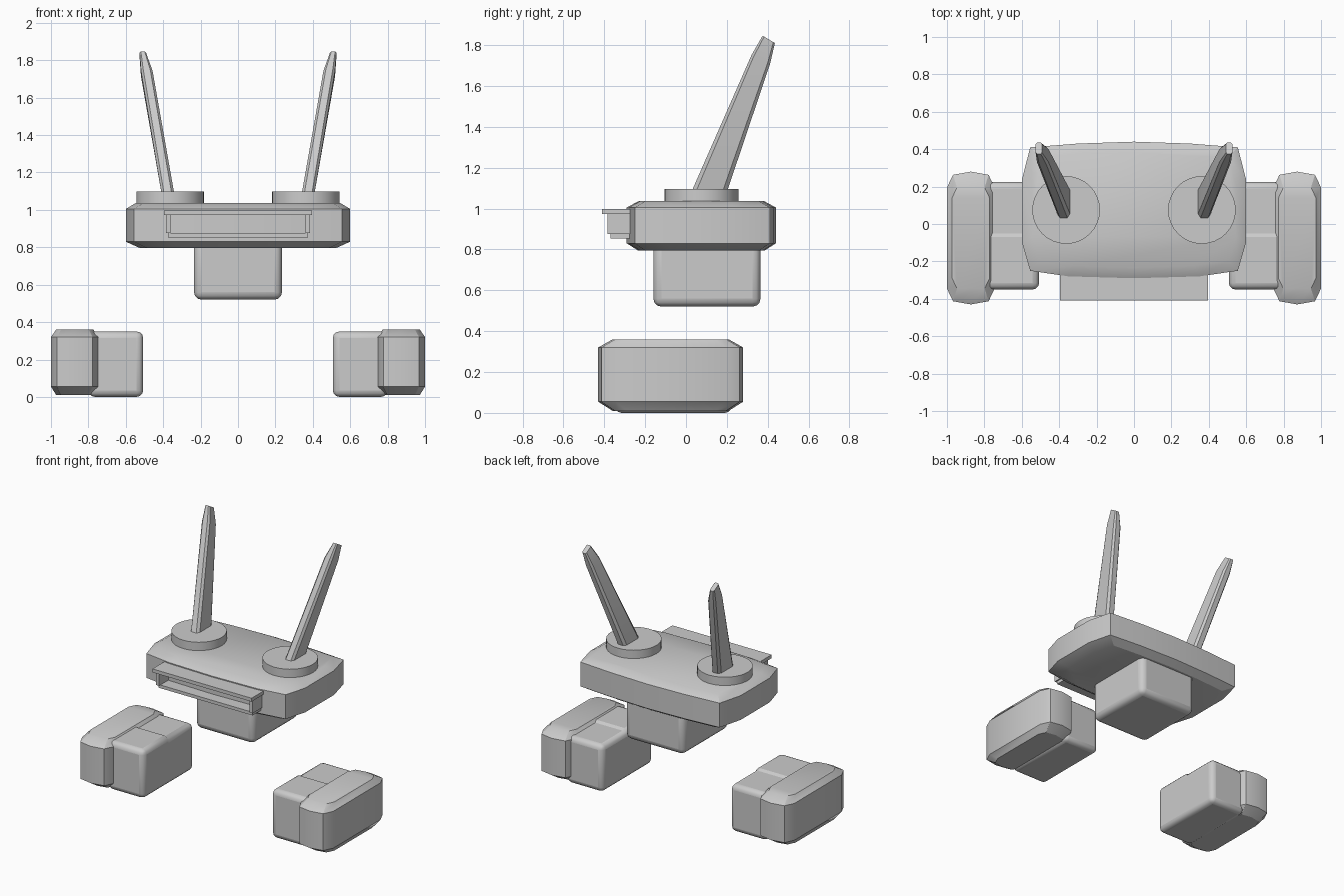
import bpy, bmesh, math
from mathutils import Vector

cube = bpy.data.objects.get("Cube")
if cube:
    bpy.data.objects.remove(cube, do_unlink=True)

GREY = (0.6, 0.6, 0.6, 1)
grey = bpy.data.materials.new("plain grey")
grey.use_nodes = True
grey.diffuse_color = GREY
grey.node_tree.nodes["Principled BSDF"].inputs["Base Color"].default_value = GREY


def finish(name, bm, bevel=0, smooth=True):
    """Turn a bmesh into a named, shaded object."""
    bmesh.ops.recalc_face_normals(bm, faces=bm.faces)
    mesh = bpy.data.meshes.new(name)
    bm.to_mesh(mesh)
    bm.free()
    mesh.materials.append(grey)
    obj = bpy.data.objects.new(name, mesh)
    bpy.context.collection.objects.link(obj)
    if bevel:
        mod = obj.modifiers.new("rounded edges", "BEVEL")
        mod.width, mod.segments = bevel, 3
        mod.limit_method, mod.angle_limit = "ANGLE", math.radians(40)
    if smooth:
        bpy.ops.object.select_all(action="DESELECT")
        obj.select_set(True)
        bpy.context.view_layer.objects.active = obj
        bpy.ops.object.shade_smooth_by_angle(angle=math.radians(30))
    return obj


def loft(name, rings, **kw):
    """Skin a stack of point rings and cap both ends."""
    bm = bmesh.new()
    loops = [[bm.verts.new(p) for p in ring] for ring in rings]
    n = len(loops[0])
    for a, b in zip(loops, loops[1:]):
        for i in range(n):
            j = (i + 1) % n
            bm.faces.new((a[i], a[j], b[j], b[i]))
    bm.faces.new(loops[0])
    bm.faces.new(loops[-1])
    return finish(name, bm, **kw)


def box(name, x, y, z, **kw):
    rings = [[(x[0], y[0], h), (x[1], y[0], h), (x[1], y[1], h), (x[0], y[1], h)] for h in z]
    return loft(name, rings, **kw)


def mirror_half(half):
    """Complete an outline from its +x half, first and last points on the axis."""
    return half + [(-x, y) for x, y in half[-2:0:-1]]


def slab(name, outline, centre, levels):
    """Stack scaled copies of an outline; levels are (z, x scale, y scale)."""
    cx, cy = centre
    return loft(name, [[(cx + x * sx, cy + y * sy, z) for x, y in outline]
                       for z, sx, sy in levels])


# Head with a chamfered rim
head = mirror_half([(0, -.365), (.35, -.355), (.555, -.325), (.6, -.17),
                    (.6, .16), (.555, .335), (.3, .355), (0, .365)])
slab("head", head, (0, .075), [(.795, .87, .85), (.83, 1, 1), (1.005, 1, 1), (1.037, .91, .84)])

# Neck block
box("neck", (-.235, .235), (-.16, .365), (.52, .86), bevel=.04)

# Visor frame on the front
box("visor_brow", (-.395, .395), (-.41, -.2), (.973, .998), smooth=False)
box("visor_sill", (-.375, .375), (-.37, -.2), (.853, .876), smooth=False)
for side, label in ((1, "left"), (-1, "right")):
    box("visor_post_" + label, sorted((side * .36, side * .385)), (-.385, -.2), (.876, .975),
        smooth=False)

foot = mirror_half([(0, -.355), (.095, -.338), (.1275, -.27),
                    (.1275, .27), (.095, .338), (0, .355)])
section = [(-.6, -1), (.6, -1), (1, -.75), (1, .75), (.6, 1), (-.6, 1), (-1, .75), (-1, -.75)]

for side, label in ((1, "left"), (-1, "right")):
    # Round ear mount
    bm = bmesh.new()
    bmesh.ops.create_cone(bm, cap_ends=True, segments=32, radius1=.181, radius2=.181, depth=.1)
    bmesh.ops.translate(bm, verts=bm.verts, vec=(side * .363, .075, 1.047))
    finish("ear_mount_" + label, bm)

    # Tapered ear: centre, x half-width, y half-depth, slant of the cut
    stations = [((.37, .105, 1.06), .034, .088, 0),
                ((.488, .366, 1.73), .031, .046, .02),
                ((.509, .405, 1.828), .017, .03, .018)]
    loft("ear_" + label, [[Vector((side * (c[0] + u * w), c[1] + v * d, c[2] - v * slant))
                          for u, v in section] for c, w, d, slant in stations])

    # Outer foot shell
    slab("foot_outer_" + label, foot, (side * .8725, -.075),
         [(.01, .78, .8), (.055, 1, 1), (.32, 1, 1), (.36, .78, .8)])

    # Inner foot block, slightly lower behind the step
    profile = [(-.35, 0), (.225, 0), (.225, .338), (-.05, .338), (-.07, .35), (-.35, .35)]
    loft("foot_inner_" + label, [[(side * x, y, z) for y, z in profile] for x in (.507, .8)],
         bevel=.035)
